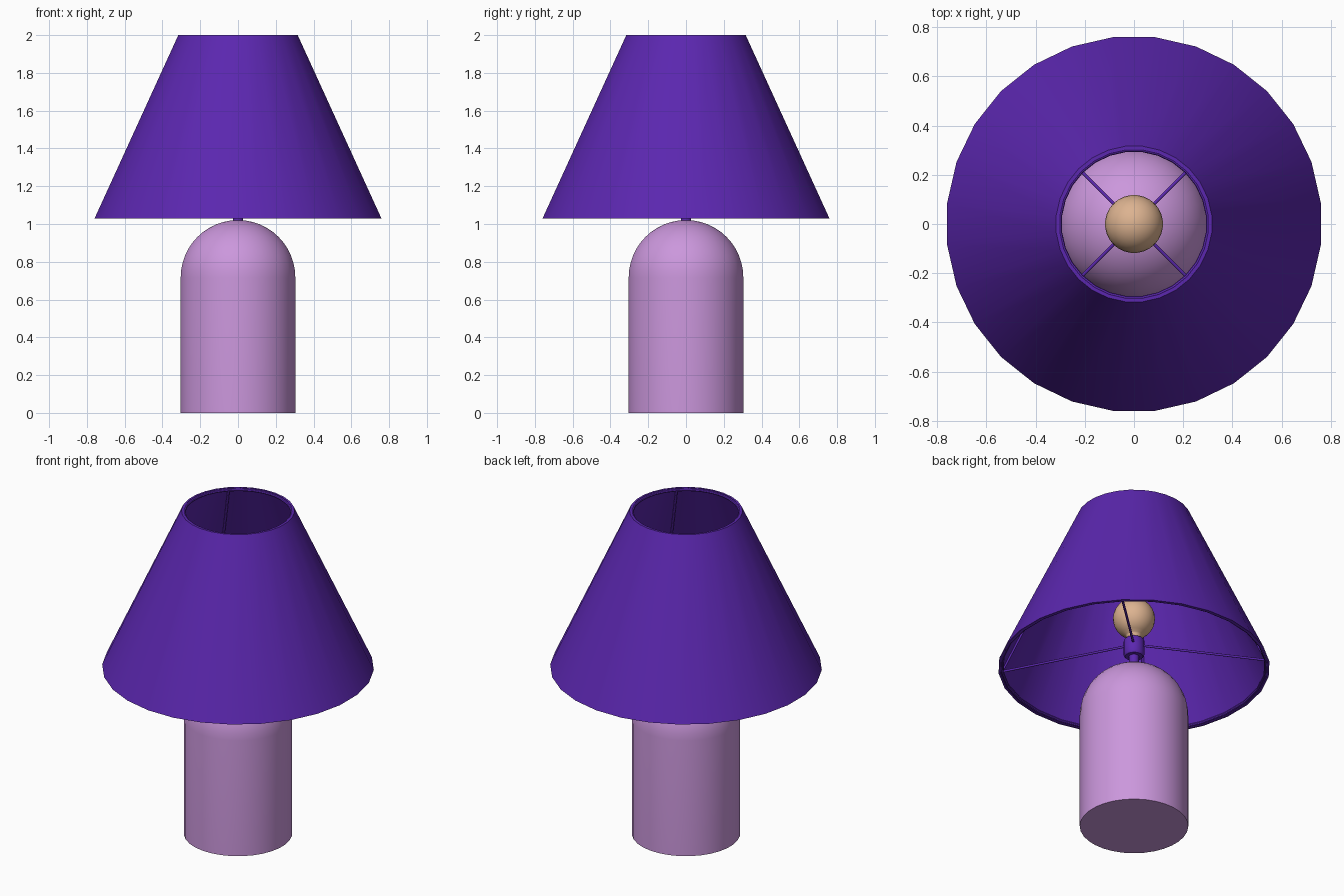
import bpy, bmesh, math
from mathutils import Vector

if "Cube" in bpy.data.objects:
    bpy.data.objects.remove(bpy.data.objects["Cube"])


def material(name, rgb):
    m = bpy.data.materials.new(name)
    m.diffuse_color = (*rgb, 1)
    m.use_nodes = True
    m.node_tree.nodes["Principled BSDF"].inputs["Base Color"].default_value = m.diffuse_color
    return m


PURPLE = material("purple", (0.105, 0.02, 0.43))
LAVENDER = material("lavender", (0.60, 0.31, 0.72))
WARM = material("warm_glass", (0.72, 0.45, 0.28))


def finish(name, bm, mat, angle=40):
    bmesh.ops.remove_doubles(bm, verts=bm.verts, dist=1e-5)
    bmesh.ops.recalc_face_normals(bm, faces=bm.faces)
    mesh = bpy.data.meshes.new(name)
    bm.to_mesh(mesh)
    bm.free()
    mesh.materials.append(mat)
    ob = bpy.data.objects.new(name, mesh)
    bpy.context.collection.objects.link(ob)
    bpy.ops.object.select_all(action='DESELECT')
    ob.select_set(True)
    bpy.context.view_layer.objects.active = ob
    bpy.ops.object.shade_smooth_by_angle(angle=math.radians(angle))
    return ob


def lathe(name, profile, sides, mat, closed=False):
    """Spin an (r, z) profile around z; vertices sit half a step off the axes."""
    bm = bmesh.new()
    rings = []
    for i in range(sides):
        a = (i + 0.5) * 2 * math.pi / sides
        rings.append([bm.verts.new((r * math.cos(a), r * math.sin(a), z)) for r, z in profile])
    n = len(profile)
    for i in range(sides):
        a, b = rings[i], rings[(i + 1) % sides]
        for j in range(n if closed else n - 1):
            k = (j + 1) % n
            bm.faces.new((a[j], b[j], b[k], a[k]))
    bmesh.ops.remove_doubles(bm, verts=bm.verts, dist=1e-5)
    bmesh.ops.dissolve_degenerate(bm, edges=bm.edges, dist=1e-6)
    return finish(name, bm, mat)


def arc(radius, z, start, end, steps):
    """Points of a circle centred on the axis, angles in degrees from horizontal."""
    pts = []
    for i in range(steps + 1):
        t = math.radians(start + (end - start) * i / steps)
        pts.append((max(radius * math.cos(t), 0), z + radius * math.sin(t)))
    return pts


def ring(name, radius, z, wire):
    pts = [(radius + wire * math.cos(t * math.pi / 4), z + wire * math.sin(t * math.pi / 4))
           for t in range(8)]
    return lathe(name, pts, 28, PURPLE, closed=True)


def rod(name, p, q, radius):
    p, q = Vector(p), Vector(q)
    bm = bmesh.new()
    bmesh.ops.create_cone(bm, cap_ends=True, segments=8, radius1=radius, radius2=radius,
                          depth=(q - p).length)
    ob = finish(name, bm, PURPLE, 50)
    ob.location = (p + q) / 2
    ob.rotation_euler = (q - p).to_track_quat('Z', 'Y').to_euler()
    return ob


# Domed base
lathe("base", [(0, 0), (0.305, 0)] + arc(0.305, 0.716, 0, 90, 12), 32, LAVENDER)

# Conical shade with wall thickness
lathe("shade", [(0.764, 1.03), (0.318, 2.0), (0.306, 2.0), (0.752, 1.03)], 28, PURPLE, closed=True)

# Wire frame: rims, wall struts and arms to the socket
ring("bottom_rim", 0.744, 1.04, 0.009)
ring("top_rim", 0.303, 1.99, 0.009)
for i in range(4):
    a = math.radians(45 + 90 * i)
    c, s = math.cos(a), math.sin(a)
    rod(f"arm_{i + 1}", (0.04 * c, 0.04 * s, 1.17), (0.744 * c, 0.744 * s, 1.04), 0.007)
    rod(f"strut_{i + 1}", (0.744 * c, 0.744 * s, 1.04), (0.303 * c, 0.303 * s, 1.99), 0.007)

# Stem and socket
lathe("socket", [(0, 1.0), (0.028, 1.0), (0.028, 1.10), (0.05, 1.10), (0.058, 1.11),
                 (0.058, 1.20), (0.05, 1.21), (0, 1.21)], 20, PURPLE)

# Bulb with neck
lathe("bulb", [(0, 1.19), (0.042, 1.19), (0.042, 1.23)] + arc(0.118, 1.345, -66, 90, 14), 28, WARM)
